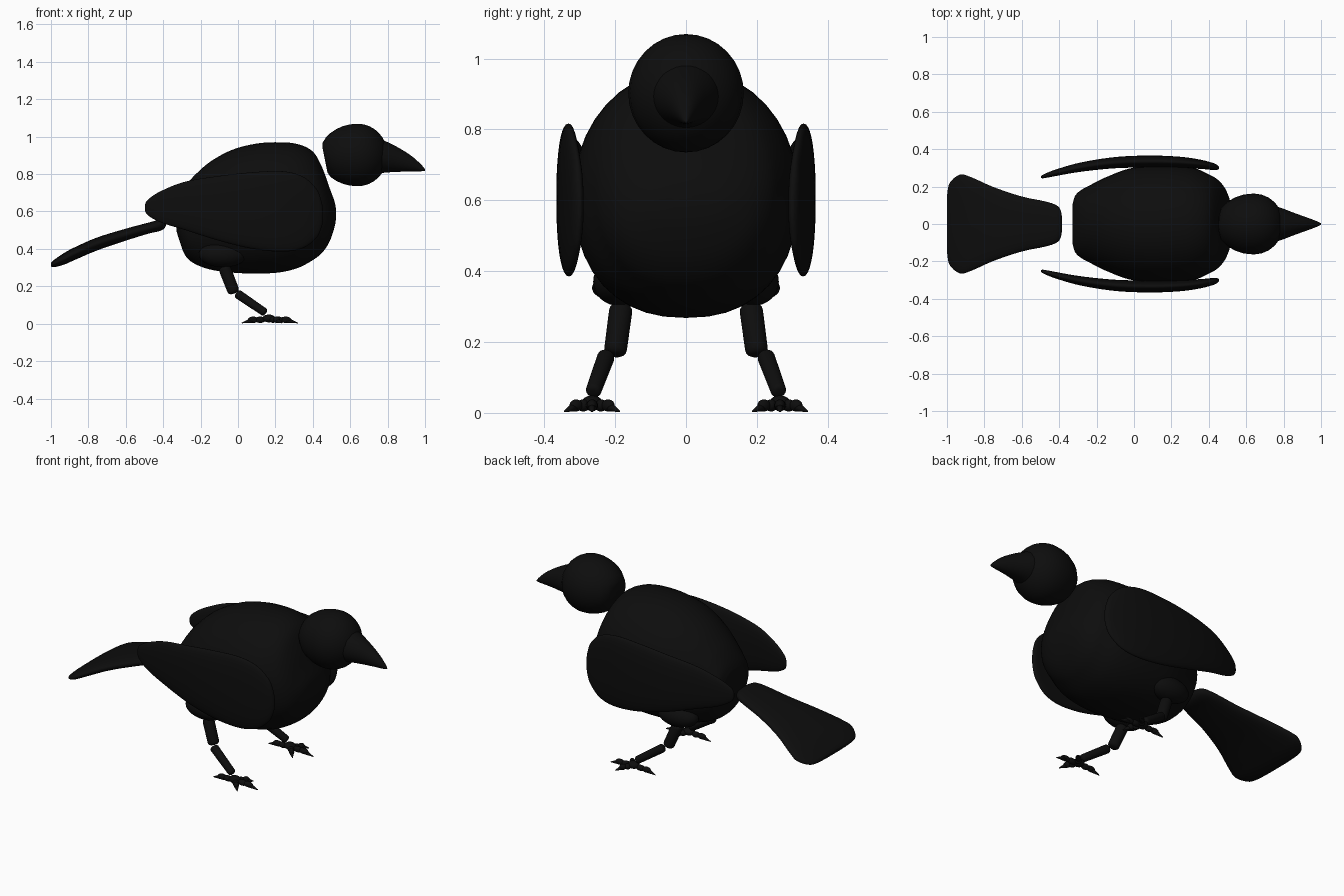
import bpy, bmesh, math
from mathutils import Vector, Matrix

if "Cube" in bpy.data.objects:
    bpy.data.objects.remove(bpy.data.objects["Cube"])

black = bpy.data.materials.new("near black")
black.diffuse_color = (0.004, 0.004, 0.004, 1)
black.use_nodes = True
black.node_tree.nodes["Principled BSDF"].inputs["Base Color"].default_value = black.diffuse_color


def finish(name, bm):
    bmesh.ops.recalc_face_normals(bm, faces=bm.faces[:])
    me = bpy.data.meshes.new(name)
    bm.to_mesh(me)
    bm.free()
    me.materials.append(black)
    ob = bpy.data.objects.new(name, me)
    bpy.context.collection.objects.link(ob)
    me.polygons.foreach_set("use_smooth", [True] * len(me.polygons))
    return ob


def spline(rows, steps=5):
    """Catmull-Rom interpolation of section rows."""
    out = []
    for i in range(len(rows) - 1):
        p = [rows[max(0, min(len(rows) - 1, i + k))] for k in (-1, 0, 1, 2)]
        for s in range(steps):
            t = s / steps
            out.append([b + 0.5 * t * (c - a + t * (2*a - 5*b + 4*c - d + t * (3*(b - c) + d - a)))
                        for a, b, c, d in zip(*p)])
    return out + [list(rows[-1])]


def loft(name, rows, power=2.0, low_power=2.0, n=40):
    """Rows of x, centre y, half width, top z, bottom z; oval sections."""
    bm = bmesh.new()
    rings = []
    for x, cy, hy, top, bot in spline(rows):
        cz, hz = (top + bot) / 2, (top - bot) / 2
        ring = []
        for k in range(n):
            a = 2 * math.pi * k / n
            c, s = math.cos(a), math.sin(a)
            e = 2 / (power if s > 0 else low_power)
            ring.append(bm.verts.new((x, cy + hy * math.copysign(abs(c) ** e, c),
                                      cz + hz * math.copysign(abs(s) ** e, s))))
        rings.append(ring)
    for r0, r1 in zip(rings, rings[1:]):
        for k in range(n):
            bm.faces.new((r0[k], r0[(k+1) % n], r1[(k+1) % n], r1[k]))
    bm.faces.new(rings[0])
    bm.faces.new(rings[-1])
    return finish(name, bm)


def ellipsoid(name, loc, size, turn=0):
    bm = bmesh.new()
    bmesh.ops.create_uvsphere(bm, u_segments=24, v_segments=16, radius=1)
    bm.transform(Matrix.Translation(loc) @ Matrix.Rotation(turn, 4, 'Z') @ Matrix.Diagonal((*size, 1)))
    return finish(name, bm)


def limb(name, p, q, r0, r1, bevel=True):
    p, q = Vector(p), Vector(q)
    bm = bmesh.new()
    bmesh.ops.create_cone(bm, cap_ends=True, segments=24, radius1=r0, radius2=r1, depth=(q - p).length)
    if bevel:
        rims = [e for e in bm.edges if any(len(f.verts) > 4 for f in e.link_faces)]
        bmesh.ops.bevel(bm, geom=rims, offset=r1 * 0.6, segments=4, profile=0.5, affect='EDGES')
    bm.transform(Matrix.Translation((p + q) / 2) @ (q - p).to_track_quat('Z', 'Y').to_matrix().to_4x4())
    return finish(name, bm)


# Body
loft("body", [
    (-0.33, 0, 0.10, 0.64, 0.50), (-0.315, 0, 0.15, 0.68, 0.45), (-0.285, 0, 0.18, 0.73, 0.37),
    (-0.24, 0, 0.205, 0.785, 0.325), (-0.15, 0, 0.25, 0.865, 0.29), (-0.03, 0, 0.295, 0.93, 0.273),
    (0.1, 0, 0.315, 0.963, 0.268), (0.22, 0, 0.315, 0.97, 0.274), (0.32, 0, 0.30, 0.96, 0.298),
    (0.40, 0, 0.265, 0.92, 0.34), (0.45, 0, 0.235, 0.835, 0.38), (0.49, 0, 0.185, 0.725, 0.44),
    (0.517, 0, 0.11, 0.65, 0.52), (0.525, 0, 0.03, 0.60, 0.575)], 2.05, 2.3)

# Head: a ball stretched back to a slanted flat neck cut
head = ellipsoid("head", (0, 0, 0), (1, 1, 1))
for v in head.data.vertices:
    x, y, z = v.co
    z = 0.902 + 0.167 * z
    x = 0.64 + x * (0.16 if x > 0 else 0.205)
    v.co = (max(x, 0.452 + (0.94 - z) * 0.2), y * 0.163, z)

# Beak
loft("beak", [(0.74, 0, 0.10, 0.995, 0.80), (0.79, 0, 0.085, 0.975, 0.808), (0.86, 0, 0.058, 0.94, 0.812),
              (0.93, 0, 0.033, 0.895, 0.814), (0.98, 0, 0.014, 0.85, 0.815), (1.0, 0, 0.004, 0.826, 0.818)])

# Tail fan
loft("tail", [(-1.0, 0, 0.15, 0.325, 0.308), (-0.985, 0, 0.22, 0.34, 0.302), (-0.93, 0, 0.264, 0.378, 0.316),
              (-0.87, 0, 0.25, 0.41, 0.342), (-0.75, 0, 0.197, 0.462, 0.393), (-0.6, 0, 0.147, 0.508, 0.444),
              (-0.48, 0, 0.122, 0.54, 0.481), (-0.42, 0, 0.103, 0.556, 0.495), (-0.395, 0, 0.08, 0.553, 0.508),
              (-0.386, 0, 0.045, 0.54, 0.522)], 2.5, 2.5)

for side, tag in ((-1, "right"), (1, "left")):
    # Folded wing
    loft("wing_" + tag, [(x, side * y, w, t, b) for x, y, w, t, b in [
        (-0.498, 0.250, 0.004, 0.635, 0.605), (-0.48, 0.256, 0.011, 0.665, 0.578), (-0.41, 0.276, 0.018, 0.71, 0.54),
        (-0.28, 0.305, 0.025, 0.76, 0.50), (-0.1, 0.328, 0.030, 0.79, 0.443), (0.08, 0.334, 0.032, 0.81, 0.40),
        (0.24, 0.33, 0.030, 0.815, 0.385), (0.35, 0.32, 0.025, 0.785, 0.405), (0.42, 0.308, 0.019, 0.72, 0.46),
        (0.445, 0.303, 0.013, 0.66, 0.51), (0.455, 0.30, 0.005, 0.61, 0.55)]], 2.3, 2.3)
    # Thigh and leg segments
    ellipsoid("thigh_" + tag, (-0.08, side * 0.19, 0.37), (0.13, 0.072, 0.068))
    limb("upper_leg_" + tag, (-0.075, side * 0.182, 0.305), (-0.02, side * 0.201, 0.163), 0.033, 0.032)
    limb("lower_leg_" + tag, (-0.008, side * 0.224, 0.163), (0.148, side * 0.263, 0.057), 0.025, 0.022)
    # Foot: pad, four jointed toes with claws
    fx, fy = 0.165, side * 0.265
    ellipsoid("foot_pad_" + tag, (fx, fy, 0.028), (0.035, 0.03, 0.021))
    for i, (deg, length) in enumerate(((0, 0.155), (48, 0.105), (-48, 0.105), (180, 0.145))):
        a = math.radians(deg)
        c, s = math.cos(a), math.sin(a)
        for d, r in ((0.32, 0.017), (0.58, 0.015)):
            ellipsoid(f"toe_{tag}_{i}", (fx + c * d * length, fy + s * d * length, 0.021),
                      (0.2 * length, r, 0.017), a)
        limb(f"claw_{tag}_{i}", (fx + c * 0.62 * length, fy + s * 0.62 * length, 0.018),
             (fx + c * length, fy + s * length, 0.004), 0.014, 0.002, False)
